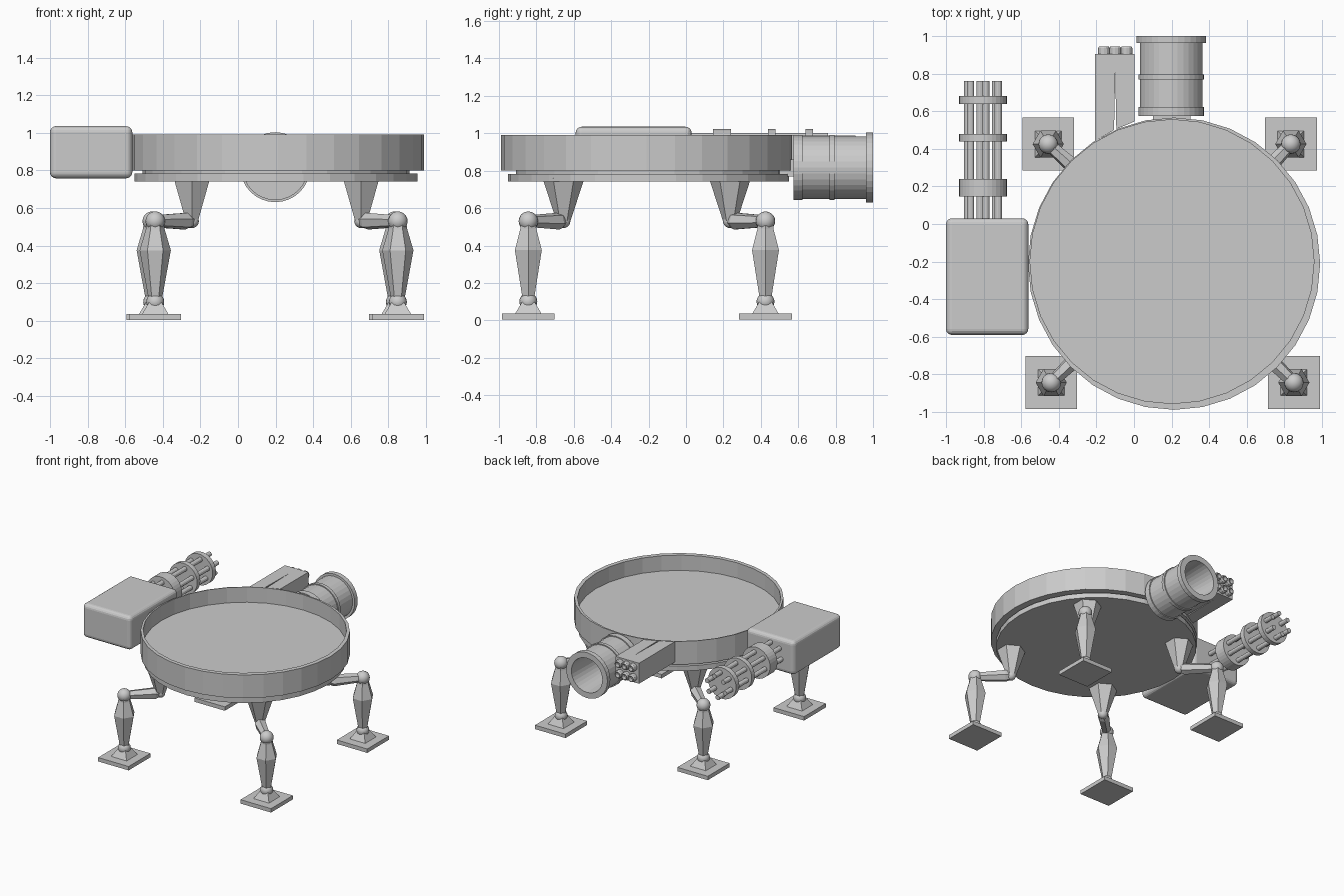
import bpy, bmesh, math
from mathutils import Vector, Matrix

if "Cube" in bpy.data.objects:
    bpy.data.objects.remove(bpy.data.objects["Cube"])

grey = bpy.data.materials.new("plain grey")
grey.diffuse_color = (0.6, 0.6, 0.6, 1)
grey.use_nodes = True
grey.node_tree.nodes["Principled BSDF"].inputs["Base Color"].default_value = grey.diffuse_color


def finish(name, bm, smooth=False):
    bmesh.ops.recalc_face_normals(bm, faces=bm.faces[:])
    me = bpy.data.meshes.new(name)
    bm.to_mesh(me)
    bm.free()
    me.materials.append(grey)
    for p in me.polygons:
        p.use_smooth = smooth
    ob = bpy.data.objects.new(name, me)
    bpy.context.collection.objects.link(ob)
    return ob


def lathe(name, pts, start, direction, seg, smooth=False):
    """Revolve (radius, height[, sideways shift]) points; r = 0 closes to a pole."""
    rot = Vector((0, 0, 1)).rotation_difference(Vector(direction)).to_matrix().to_4x4()
    mat = Matrix.Translation(start) @ rot
    bm = bmesh.new()
    rings = []
    for p in pts:
        r, h = p[0], p[1]
        s = p[2] if len(p) > 2 else 0
        n = seg if r > 0 else 1
        rings.append([bm.verts.new(mat @ Vector((r * math.sin(2 * math.pi * i / seg) + s,
                                                 r * math.cos(2 * math.pi * i / seg) - s, h)))
                      for i in range(n)])
    for a, b in zip(rings, rings[1:]):
        for i in range(seg):
            j = (i + 1) % seg
            quad = [a[i % len(a)], a[j % len(a)], b[j % len(b)], b[i % len(b)]]
            quad = list(dict.fromkeys(quad))
            if len(quad) > 2:
                bm.faces.new(quad)
    for end in (rings[0], rings[-1]):
        if len(end) > 2:
            bm.faces.new(end)
    return finish(name, bm, smooth)


def link(name, a, b, pts, seg=6):
    """Faceted strut from a to b; pts are (radius, fraction along)."""
    a, d = Vector(a), Vector(b) - Vector(a)
    return lathe(name, [(r, t * d.length) for r, t in pts], a, d.normalized(), seg)


def ball(name, loc, r):
    bm = bmesh.new()
    bmesh.ops.create_uvsphere(bm, u_segments=16, v_segments=10, radius=r,
                              matrix=Matrix.Translation(loc))
    return finish(name, bm, True)


def prism(name, outline, z0, z1):
    bm = bmesh.new()
    face = bm.faces.new([bm.verts.new((x, y, z0)) for x, y in outline])
    ext = bmesh.ops.extrude_face_region(bm, geom=[face])
    top = [v for v in ext["geom"] if isinstance(v, bmesh.types.BMVert)]
    bmesh.ops.translate(bm, verts=top, vec=(0, 0, z1 - z0))
    return finish(name, bm)


def block(name, x0, x1, y0, y1, z0, z1):
    return prism(name, [(x0, y0), (x1, y0), (x1, y1), (x0, y1)], z0, z1)


UP, BACK = (0, 0, 1), (0, 1, 0)

# Round deck: lower plate, recessed neck, rim wall and sunken floor
lathe("deck", [(0.752, 0.742), (0.752, 0.783), (0.71, 0.783), (0.71, 0.8),
               (0.777, 0.8, 0.011), (0.777, 0.99, 0.011), (0.755, 0.99), (0.755, 0.865)],
      (0.202, -0.2, 0), UP, 32)

# Legs
for sx in (-1, 1):
    for sy in (-1, 1):
        side = ("back" if sy > 0 else "front") + ("_right" if sx > 0 else "_left")
        hip = Vector((0.205 + 0.45 * sx, -0.21 + 0.445 * sy, 0.53))
        knee = Vector((0.197 + 0.645 * sx - 0.008 * sy, -0.209 + 0.634 * sy, 0.53))
        ankle = knee.copy()
        ankle.z = 0.1
        lathe("hip_" + side, [(0.037, 0.53), (0.112, 0.76)],
              (hip.x, hip.y, 0), UP, 6)
        ball("hip_joint_" + side, hip, 0.037)
        link("upper_leg_" + side, hip, knee, [(0.03, 0), (0.046, 0.15), (0.034, 0.9), (0.03, 1)])
        ball("knee_" + side, knee, 0.052)
        link("lower_leg_" + side, knee, ankle,
             [(0.045, 0.02), (0.05, 0.1), (0.083, 0.36), (0.035, 0.97)])
        ball("ankle_" + side, ankle, 0.048)
        # Foot plate with a small pyramid socket
        x, y = knee.x, knee.y
        block("foot_" + side, x - 0.138, x + 0.138, y - 0.141, y + 0.141, 0.004, 0.036)
        bm = bmesh.new()
        bmesh.ops.create_cone(bm, cap_ends=True, segments=4, radius1=0.1, radius2=0.042, depth=0.07,
                              matrix=Matrix.Translation((x, y, 0.07)) @ Matrix.Rotation(math.pi / 4, 4, 'Z'))
        finish("foot_socket_" + side, bm)

# Rounded side housing
box = block("side_housing", -1.0, -0.562, -0.59, 0.03, 0.758, 1.035)
bev = box.modifiers.new("rounded", 'BEVEL')
bev.width, bev.segments = 0.032, 4

# Cluster of long tubes held by collars
gx, gz = -0.803, 0.897
for i in range(6):
    a = math.radians(20 + 60 * i)
    lathe("barrel", [(0.019, 0), (0.019, 0.75)],
          (gx + 0.086 * math.cos(a), 0.01, gz + 0.086 * math.sin(a)), BACK, 12)
for y0, y1 in ((0.145, 0.24), (0.438, 0.478), (0.638, 0.68)):
    lathe("barrel_collar", [(0.127, y0), (0.127, y1)], (gx, 0, gz), BACK, 32)

# Large hollow tube with three flanges
lathe("big_tube", [(0.175, 0.575), (0.175, 0.622), (0.167, 0.622), (0.167, 0.768), (0.175, 0.768),
                   (0.175, 0.795), (0.167, 0.795), (0.167, 0.962), (0.186, 0.962), (0.186, 1.0),
                   (0.14, 1.0), (0.125, 0.65)], (0.198, 0, 0.817), BACK, 32)
block("tube_mount", 0.1, 0.3, 0.5, 0.6, 0.77, 0.86)

# Twin launcher boxes, fitted to the rim, with short tubes at the end
prism("launcher_left", [(-0.208, 0.44), (-0.106, 0.5), (-0.1, 0.82), (-0.1, 0.905), (-0.208, 0.905)],
      0.82, 0.988)
prism("launcher_right", [(-0.094, 0.505), (0.003, 0.545), (0.003, 0.905), (-0.1, 0.905), (-0.1, 0.82)],
      0.82, 0.988)
for x in (-0.16, -0.1, -0.04):
    for z in (0.862, 0.946):
        lathe("launcher_tube", [(0.031, 0.88), (0.031, 0.935), (0.025, 0.945), (0.02, 0.945), (0.018, 0.915)],
              (x, 0, z), BACK, 12)
